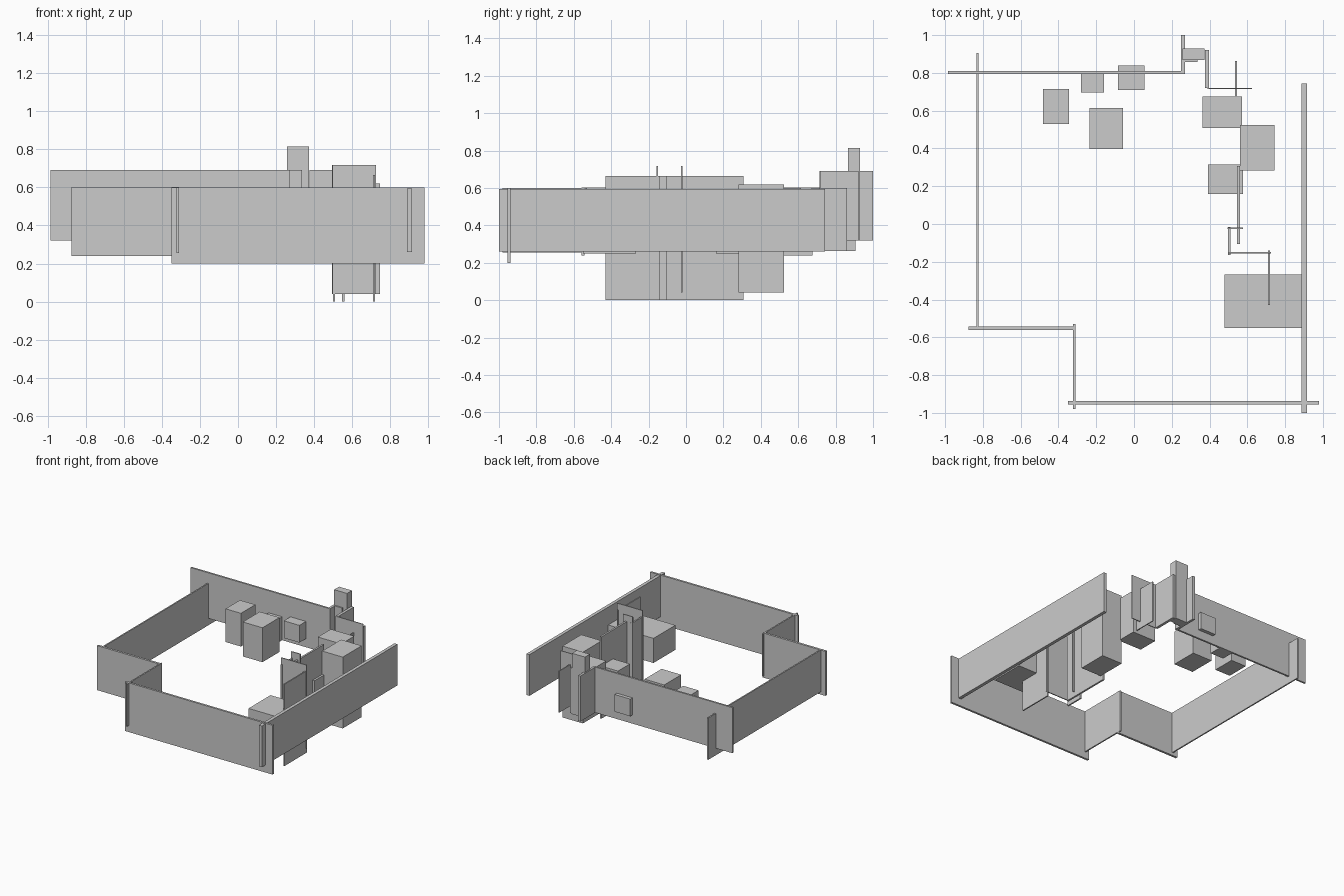
import bpy, bmesh


def box(name, x0, x1, y0, y1, z0, z1):
    """Axis-aligned box from its extents."""
    bm = bmesh.new()
    bmesh.ops.create_cube(bm, size=1)
    for v in bm.verts:
        v.co = ((x0 + x1) / 2 + v.co.x * (x1 - x0),
                (y0 + y1) / 2 + v.co.y * (y1 - y0),
                (z0 + z1) / 2 + v.co.z * (z1 - z0))
    me = bpy.data.meshes.new(name)
    bm.to_mesh(me)
    bm.free()
    bpy.context.collection.objects.link(bpy.data.objects.new(name, me))


# Outer room walls
box("back_wall", -0.985, 0.27, 0.795, 0.81, 0.32, 0.69)
box("left_wall", -0.835, -0.824, -0.56, 0.906, 0.263, 0.603)
box("left_front_wall", -0.875, -0.31, -0.56, -0.542, 0.24, 0.602)
box("corner_wall", -0.322, -0.311, -0.98, -0.53, 0.255, 0.6)
box("front_wall", -0.35, 0.98, -0.955, -0.938, 0.2, 0.6)
box("right_wall", 0.888, 0.915, -1.0, 0.743, 0.26, 0.595)

# Entrance niche
box("niche_left_wall", 0.25, 0.27, 0.795, 1.0, 0.32, 0.69)
box("niche_right_wall", 0.375, 0.397, 0.72, 0.922, 0.32, 0.69)
box("niche_panel", 0.27, 0.337, 0.857, 0.867, 0.32, 0.69)
box("niche_door", 0.258, 0.374, 0.867, 0.93, 0.32, 0.815)
box("back_partition", 0.39, 0.625, 0.714, 0.721, 0.32, 0.69)
box("back_side_partition", 0.536, 0.544, 0.672, 0.862, 0.263, 0.6)

# Inner partitions on the right
box("long_partition", 0.545, 0.56, -0.107, 0.308, 0.0, 0.665)
box("short_cross_partition", 0.495, 0.578, -0.026, -0.018, 0.04, 0.717)
box("short_partition", 0.498, 0.51, -0.163, -0.015, 0.0, 0.665)
box("cross_partition", 0.497, 0.725, -0.157, -0.149, 0.04, 0.717)
box("front_partition", 0.71, 0.72, -0.43, -0.14, 0.0, 0.665)

# Furniture blocks
box("left_cabinet", -0.483, -0.345, 0.53, 0.715, 0.32, 0.59)
box("centre_cabinet", -0.235, -0.058, 0.397, 0.615, 0.32, 0.6)
box("low_cabinet", -0.281, -0.16, 0.695, 0.797, 0.32, 0.51)
box("wall_unit", -0.085, 0.055, 0.71, 0.838, 0.39, 0.53)
box("corner_cabinet", 0.362, 0.573, 0.508, 0.675, 0.24, 0.595)
box("tall_cabinet", 0.56, 0.745, 0.282, 0.525, 0.04, 0.62)
box("small_table", 0.392, 0.577, 0.16, 0.314, 0.25, 0.43)
box("bed", 0.48, 0.89, -0.55, -0.268, 0.25, 0.45)
